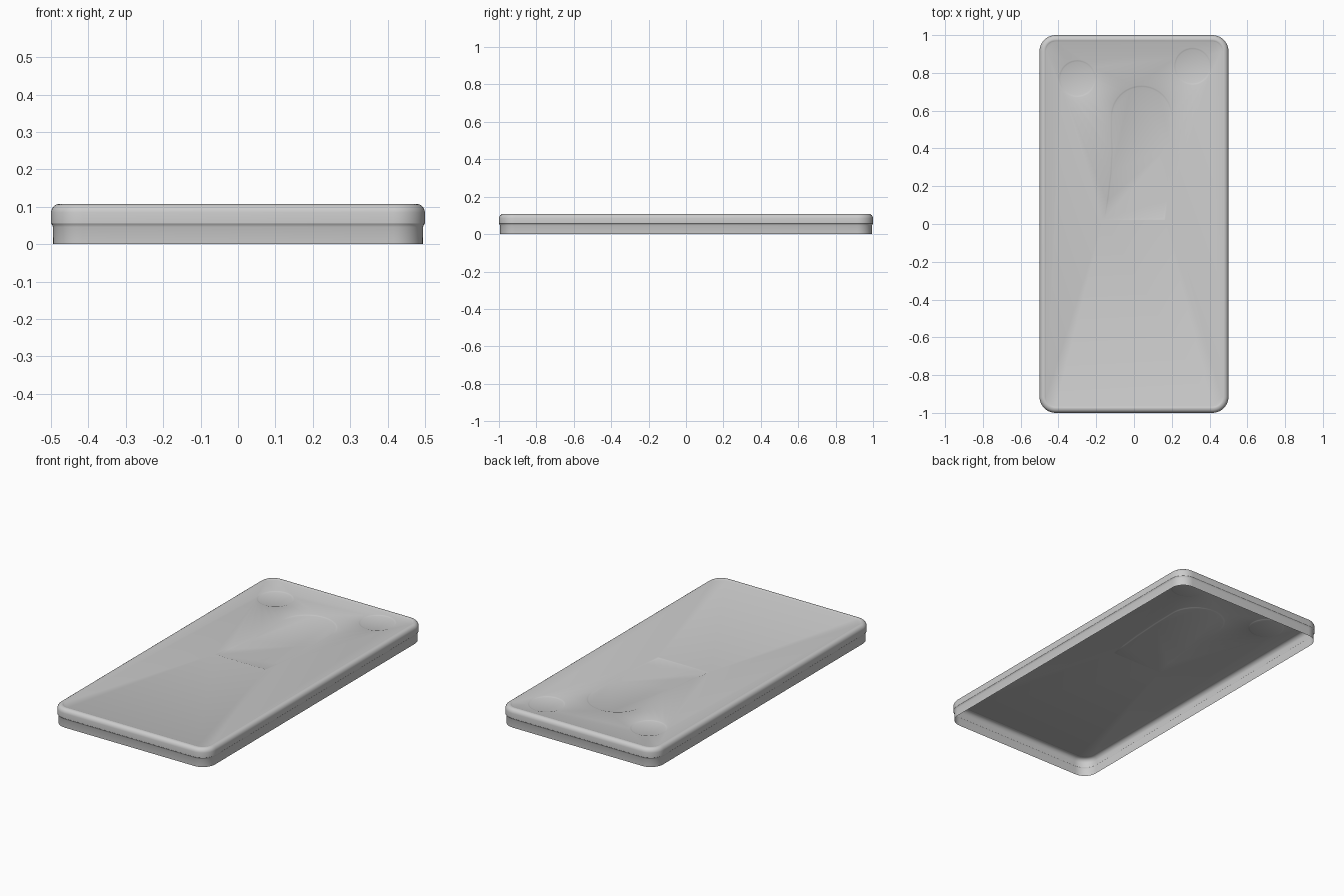
import bpy, bmesh
from math import sin, cos, pi

if "Cube" in bpy.data.objects:
    bpy.data.objects.remove(bpy.data.objects["Cube"])

bm = bmesh.new()


def loop(points, z):
    return [bm.verts.new((x, y, z)) for x, y in points]


def bridge(a, b):
    n = len(a)
    for i in range(n):
        j = (i + 1) % n
        bm.faces.new((a[i], a[j], b[j], b[i]))


def rounded_rect(inset, radius=0.085, steps=10):
    r = max(radius - inset, 0.02)
    hx, hy = 0.5 - inset - r, 1.0 - inset - r
    pts = []
    for k, (sx, sy) in enumerate([(1, 1), (-1, 1), (-1, -1), (1, -1)]):
        for i in range(steps + 1):
            a = (k + i / steps) * pi / 2
            pts.append((sx * hx + r * cos(a), sy * hy + r * sin(a)))
    return pts


def circle(cx, cy, r, n=40):
    return [(cx + r * cos(2 * pi * i / n), cy + r * sin(2 * pi * i / n)) for i in range(n)]


def tongue(d):
    # tapered slot with a round top, shrunk by d
    right = [(0.165, 0.02 + d), (0.18, 0.12), (0.193, 0.25), (0.203, 0.42)]
    left = [(-0.126, 0.50), (-0.122, 0.38), (-0.128, 0.27), (-0.145, 0.13), (-0.165, 0.02 + d)]
    r = 0.165 - d
    arc = [(0.04 + r * cos(pi * i / 24), 0.57 + r * sin(pi * i / 24)) for i in range(25)]
    return [(x - d, y) for x, y in right] + arc + [(x + d, y) for x, y in left]


# Outer wall, step, rounded shoulder and lip: (inset, height)
profile = [(0.006, 0), (0.005, 0.046), (0.003, 0.052), (0, 0.056), (0, 0.085),
           (0.002, 0.093), (0.007, 0.101), (0.014, 0.106), (0.022, 0.108),
           (0.028, 0.108), (0.031, 0.1065), (0.035, 0.105)]
rings = [loop(rounded_rect(i), z) for i, z in profile]
for a, b in zip(rings, rings[1:]):
    bridge(a, b)

# Shallow recesses in the top panel
TOP, DEEP = 0.105, 0.101
panel_loops = [rings[-1]]
for shape in (lambda d: circle(-0.30, 0.77, 0.1 - d),
              lambda d: circle(0.31, 0.835, 0.1 - d), tongue):
    outer, mid, inner = loop(shape(0), TOP), loop(shape(0.006), (TOP + DEEP) / 2), loop(shape(0.012), DEEP)
    bridge(outer, mid)
    bridge(mid, inner)
    bm.faces.new(inner)
    panel_loops.append(outer)

# Flat panel around the recesses
edges = [bm.edges.get((l[i - 1], l[i])) for l in panel_loops for i in range(len(l))]
bmesh.ops.triangle_fill(bm, use_beauty=True, edges=edges, normal=(0, 0, 1))
bmesh.ops.recalc_face_normals(bm, faces=bm.faces)
if sum(f.normal.z * f.calc_area() for f in bm.faces) < 0:
    bmesh.ops.reverse_faces(bm, faces=bm.faces)

mesh = bpy.data.meshes.new("cover_shell")
bm.to_mesh(mesh)
bm.free()
shell = bpy.data.objects.new("cover_shell", mesh)
bpy.context.collection.objects.link(shell)
bpy.context.view_layer.objects.active = shell
shell.select_set(True)
bpy.ops.object.shade_smooth_by_angle(angle=0.6)
